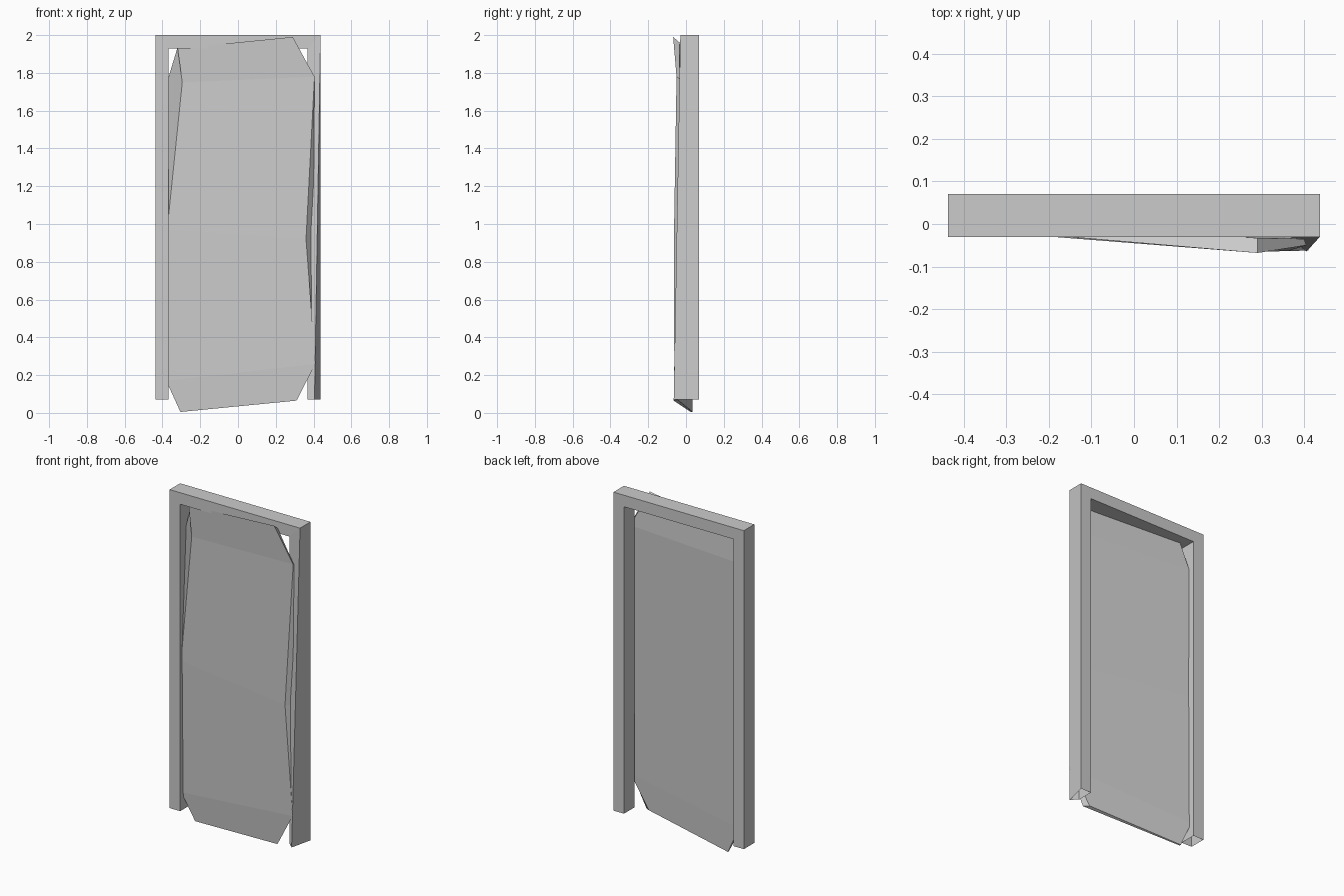
import bpy

if "Cube" in bpy.data.objects:
    bpy.data.objects.remove(bpy.data.objects["Cube"])


def mesh_object(name, verts, faces):
    mesh = bpy.data.meshes.new(name)
    mesh.from_pydata(verts, [], faces)
    mesh.update()
    obj = bpy.data.objects.new(name, mesh)
    bpy.context.collection.objects.link(obj)
    return obj


# door frame: extruded U profile, open at the feet
W, INNER, TOP, LINTEL, FOOT = 0.437, 0.367, 2.0, 1.93, 0.07
outer = [(-W, FOOT), (-W, TOP), (W, TOP), (W, FOOT)]
inner = [(-INNER, FOOT), (-INNER, LINTEL), (INNER, LINTEL), (INNER, FOOT)]
profile = outer + inner
verts = [(x, y, z) for y in (-0.03, 0.07) for x, z in profile]
verts[3] = (0.405, -0.065, FOOT)  # bent front corner of the right post
faces = []
for i in range(3):
    j = i + 1
    faces += [
        (i + 4, j + 4, j, i)[::-1],               # front
        (i + 12, j + 12, j + 8, i + 8),           # back
        (i, j, j + 8, i + 8)[::-1],               # outside
        (i + 4, j + 4, j + 12, i + 12),           # inside
    ]
faces = [f[::-1] for f in faces]
frame = mesh_object("door_frame", verts, faces)

# warped door leaf: front and back outlines, anticlockwise from bottom left
front = [(-0.305, 0.025, 0.005), (0.31, -0.065, 0.065), (0.41, -0.062, 0.26),
         (0.36, -0.064, 0.92), (0.405, -0.05, 1.78), (0.29, -0.068, 1.99),
         (-0.32, -0.016, 1.93), (-0.295, -0.022, 1.75), (-0.375, -0.01, 0.97),
         (-0.38, 0.0, 0.17)]
back = [(-0.305, 0.035, 0.005), (0.28, -0.045, 0.07), (0.405, -0.045, 0.26),
        (0.398, -0.04, 0.92), (0.40, -0.035, 1.77), (0.29, -0.033, 1.96),
        (-0.32, 0.01, 1.935), (-0.37, 0.03, 1.77), (-0.38, 0.03, 0.97),
        (-0.38, 0.035, 0.17)]
n = len(front)
faces = []
for k in range(4):
    quad = ((n - k) % n, k + 1, k + 2, n - k - 1)
    faces.append(quad)
    faces.append(tuple(i + n for i in reversed(quad)))
for i in range(n):
    j = (i + 1) % n
    faces.append((j, i, i + n, j + n))
leaf = mesh_object("door_leaf", front + back, faces)
